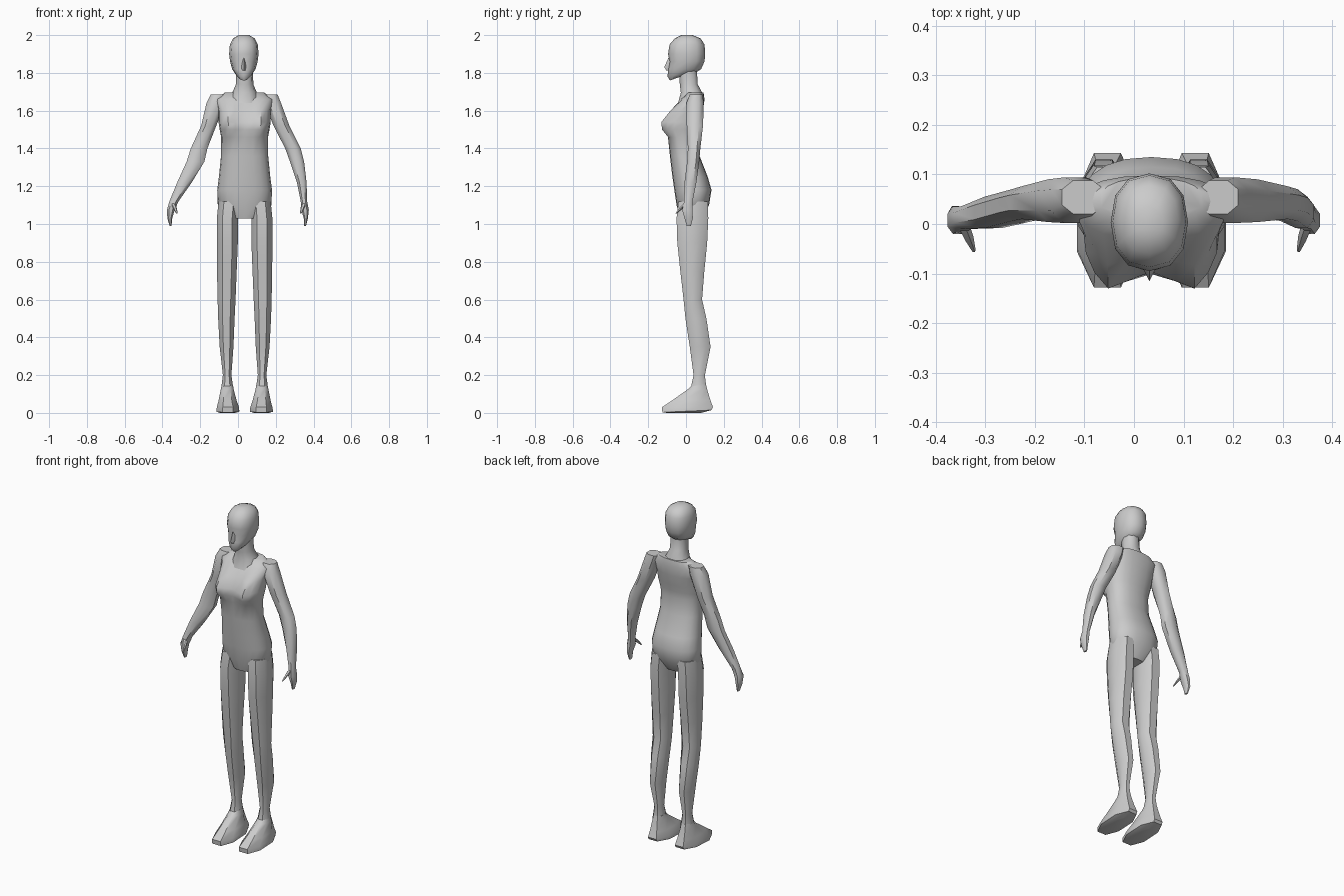
import bpy, math

MID = 0.035  # body centre line


def loft(name, rings, n=8, power=2.3, bust=None):
    """Skin horizontal rings (z, x0, x1, y0, y1[, z rise to back]) into one solid."""
    verts = []
    for i, r in enumerate(rings):
        z, x0, x1, y0, y1 = r[:5]
        rise = r[5] if len(r) > 5 else 0
        for k in range(n):
            a = 2 * math.pi * k / n + math.pi / n * (n == 8)
            c, s = math.cos(a), math.sin(a)
            stretch = 1 / math.cos(math.pi / 8) if n == 8 else 1
            u = math.copysign(min(1, abs(c * stretch)) ** (2 / power), c)
            v = math.copysign(min(1, abs(s * stretch)) ** (2 / power), s)
            x = (x0 + x1) / 2 + u * (x1 - x0) / 2
            y = (y0 + y1) / 2 + v * (y1 - y0) / 2
            if bust and v < 0:
                d = (abs(x - MID) - 0.088) / 0.045
                y -= bust[i] * math.exp(-d * d)
            verts.append((x, y, z + rise * (v + 1) / 2))
    faces = [tuple(reversed(range(n)))]
    for i in range(len(rings) - 1):
        for k in range(n):
            a, b = i * n + k, i * n + (k + 1) % n
            faces.append((a, b, b + n, a + n))
    faces.append(tuple(range((len(rings) - 1) * n, len(rings) * n)))
    if rings[0][0] > rings[-1][0]:
        faces = [tuple(reversed(f)) for f in faces]
    mesh = bpy.data.meshes.new(name)
    mesh.from_pydata(verts, [], faces)
    ob = bpy.data.objects.new(name, mesh)
    bpy.context.collection.objects.link(ob)
    bpy.ops.object.select_all(action='DESELECT')
    ob.select_set(True)
    bpy.context.view_layer.objects.active = ob
    bpy.ops.object.shade_smooth_by_angle(angle=math.radians(45))
    return ob


def centred(rows, mid=MID):
    """(z, half width, front, back[, rise]) to full ring rows."""
    return [(r[0], mid - r[1], mid + r[1], *r[2:]) for r in rows]


# Torso, with the bust pushed out of the front
loft("torso", centred([
    (1.03, .07, -.03, .08), (1.10, .142, -.05, .122), (1.18, .145, -.062, .135),
    (1.25, .136, -.072, .115), (1.36, .125, -.085, .072), (1.46, .124, -.095, .066),
    (1.50, .132, -.10, .07), (1.54, .138, -.095, .08), (1.60, .138, -.065, .09),
    (1.66, .155, -.025, .098), (1.695, .105, .005, .093)]),
    n=20, bust=[0, 0, 0, 0, 0, .008, .042, .05, .03, .005, 0])

# Neck
loft("neck", centred([
    (1.64, .085, -.045, .09), (1.695, .065, -.03, .088),
    (1.74, .046, -.035, .064), (1.81, .045, -.04, .06)]), n=10)

# Head
loft("head", centred([
    (1.76, .024, -.085, .0, .03), (1.78, .042, -.097, .05, .02),
    (1.82, .062, -.096, .08), (1.86, .073, -.087, .098),
    (1.90, .078, -.095, .102), (1.95, .074, -.087, .098),
    (1.982, .058, -.06, .078), (2.0, .028, -.025, .035)], .031), n=12)

# Nose
loft("nose", centred([
    (1.813, .016, -.104, -.06), (1.83, .014, -.115, -.06),
    (1.88, .006, -.093, -.06)], .031), n=4, power=2)

# Legs, inner and outer distances measured from the centre line
LEG = [
    (1.12, .03, .138, -.04, .115), (1.03, .036, .147, -.05, .118),
    (.90, .036, .147, -.046, .112), (.75, .042, .146, -.03, .097),
    (.60, .048, .143, -.013, .085), (.50, .053, .140, -.003, .108),
    (.35, .059, .132, .02, .13), (.20, .07, .115, .04, .10),
    (.13, .06, .124, .025, .108)]
FOOT = [
    (.15, .062, .121, .035, .106), (.125, .058, .126, .01, .112),
    (.065, .042, .138, -.075, .13), (.03, .03, .147, -.128, .143),
    (.003, .028, .15, -.125, .135, .012), (.0, .05, .13, -.10, .08)]
for side, label in ((-1, "right"), (1, "left")):
    for part, rows in (("leg", LEG), ("foot", FOOT)):
        rings = []
        for z, inner, outer, *ys in rows:
            x0, x1 = sorted((MID + side * inner, MID + side * outer))
            rings.append((z, x0, x1, *ys))
        loft(f"{label}_{part}", rings)

# Arms: the two hang at different angles, so only x differs
DEPTH = [(1.685, .02, .088), (1.64, .002, .094), (1.52, .004, .09), (1.40, .01, .076),
         (1.33, .006, .07), (1.22, -.008, .055), (1.12, -.01, .035),
         (1.075, -.02, .035), (1.03, -.008, .036), (.99, .004, .026)]
ARMS = {
    "right": [(-.145, -.06), (-.167, -.07), (-.195, -.115), (-.25, -.162), (-.272, -.178),
              (-.322, -.245), (-.363, -.315), (-.376, -.335), (-.374, -.348), (-.362, -.352)],
    "left": [(.13, .21), (.14, .228), (.188, .272), (.25, .332), (.275, .35),
             (.312, .363), (.332, .366), (.335, .375), (.348, .37), (.35, .36)]}
for label, xs in ARMS.items():
    loft(label + "_arm", [(d[0], *x, *d[1:]) for d, x in zip(DEPTH, xs)])

# Thumbs
for label, base, tip in (("right", -.345, -.323), ("left", .35, .332)):
    mid = (base + tip) / 2
    loft(label + "_thumb", [
        (1.11, base - .012, base + .012, -.012, .015),
        (1.085, mid - .01, mid + .01, -.036, -.012),
        (1.055, tip - .004, tip + .004, -.057, -.048)], n=6)
